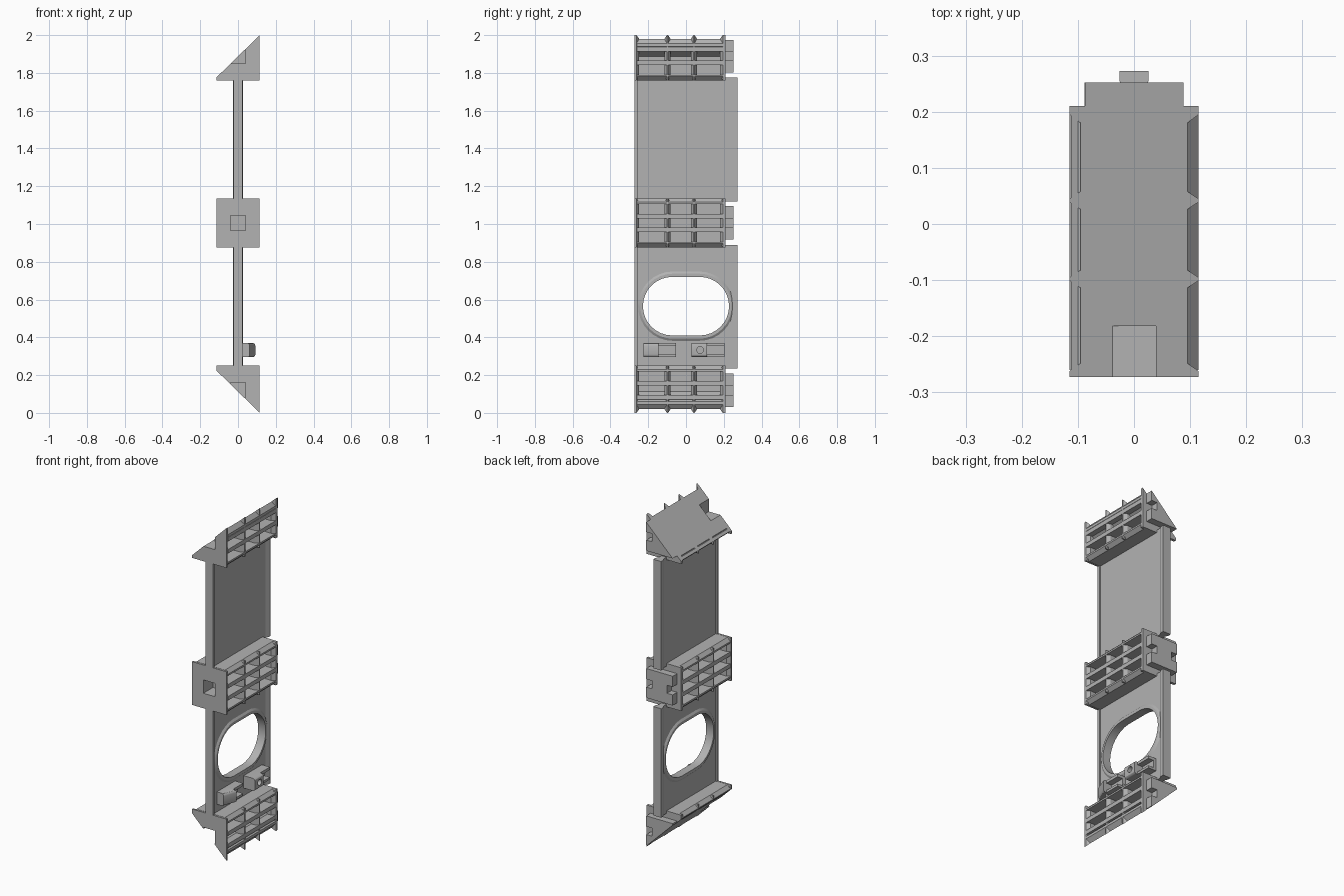
import bpy, bmesh, math
from mathutils import Vector

if "Cube" in bpy.data.objects:
    bpy.data.objects.remove(bpy.data.objects["Cube"])

grey = bpy.data.materials.new("plastic grey")
grey.use_nodes = True
grey.diffuse_color = (0.45, 0.45, 0.45, 1)
grey.node_tree.nodes["Principled BSDF"].inputs["Base Color"].default_value = (0.45, 0.45, 0.45, 1)


def loft(name, rings, plane=None):
    """Solid through (y, outline of x,z) rings, optionally trimmed by a plane."""
    bm = bmesh.new()
    loops = [[bm.verts.new((x, y, z)) for x, z in outline] for y, outline in rings]
    n = len(loops[0])
    for a, b in zip(loops, loops[1:]):
        for i in range(n):
            bm.faces.new((a[i], a[(i + 1) % n], b[(i + 1) % n], b[i]))
    bm.faces.new(loops[0])
    bm.faces.new(loops[-1])
    if plane:
        bmesh.ops.bisect_plane(bm, geom=bm.verts[:] + bm.edges[:] + bm.faces[:],
                               plane_co=plane[0], plane_no=plane[1], clear_outer=True)
        bmesh.ops.holes_fill(bm, edges=[e for e in bm.edges if e.is_boundary])
    return finish(name, bm)


def finish(name, bm):
    bmesh.ops.recalc_face_normals(bm, faces=bm.faces[:])
    mesh = bpy.data.meshes.new(name)
    bm.to_mesh(mesh)
    bm.free()
    mesh.materials.append(grey)
    ob = bpy.data.objects.new(name, mesh)
    bpy.context.collection.objects.link(ob)
    return ob


def rect(x0, x1, z0, z1):
    return [(x0, z0), (x1, z0), (x1, z1), (x0, z1)]


def box(name, x0, x1, y0, y1, z0, z1, plane=None):
    return loft(name, [(y0, rect(x0, x1, z0, z1)), (y1, rect(x0, x1, z0, z1))], plane)


def carve(ob, cutter):
    mod = ob.modifiers.new("cut", 'BOOLEAN')
    mod.operation, mod.solver, mod.object = 'DIFFERENCE', 'EXACT', cutter
    graph = bpy.context.evaluated_depsgraph_get()
    mesh = bpy.data.meshes.new_from_object(ob.evaluated_get(graph))
    ob.modifiers.clear()
    ob.data = mesh


def smooth(ob):
    bpy.ops.object.select_all(action='DESELECT')
    ob.select_set(True)
    bpy.context.view_layer.objects.active = ob
    bpy.ops.object.shade_smooth_by_angle(angle=math.radians(30))


W, H = 0.115, 0.13      # half width and half height of a block
FRONT, BACK = -0.273, 0.21


def block(name, zc, side, tip):
    """Ribbed block; side +1 / -1 slopes its top / bottom, 0 keeps it square."""
    k = 0.978
    plane = None
    if side:
        plane = (Vector((W, 0, zc + side * tip)), Vector((-k, 0, side)))
    parts = []

    def add(part, rings):
        shifted = [(y, [(x, zc + z) for x, z in o]) for y, o in rings]
        parts.append(loft(f"{name}_{part}", shifted, plane))

    # tapered cross ribs and end plates
    full, small = rect(-W, W, -H, H), rect(-W + .02, W - .02, -H + .02, H - .02)
    add("front_plate", [(FRONT, full), (-.262, full), (-.248, small)])
    for i, y in enumerate((-.098, .042)):
        add(f"rib_{i + 1}", [(y - .016, small), (y - .003, full), (y + .003, full), (y + .016, small)])
    add("back_plate", [(.18, small), (.195, full), (BACK, full)])

    # core, shelves and chamfered outer flanges
    core = rect(-.05, .05, -H, H)
    add("core", [(-.26, core), (.2, core)])
    for s, word in ((1, "upper"), (-1, "lower")):
        shelf = rect(-W, W, s * .024, s * .048)
        add(f"{word}_shelf", [(-.26, shelf), (.2, shelf)])
        if s != side:
            edge = [(-.095, s * H), (.095, s * H), (W, s * .11), (W, s * .1), (-W, s * .1), (-W, s * .11)]
            add(f"{word}_flange", [(-.26, edge), (.2, edge)])
        boss = rect(-.088, .088, s * .024, s * .088)
        add(f"{word}_boss", [(.2, boss), (.252, boss)])
    neck = rect(-.05, .05, -.03, .03)
    add("boss_neck", [(.2, neck), (.252, neck)])

    # sloping cover plate
    if side:
        def s_at(x):
            return tip + (x - W) * k
        top = s_at(.095)
        cover = [(.095, top), (W, top - .025), (W, top - .04),
                 (-.095, s_at(-.095) - .025), (-.095, s_at(-.095))]
        cover = [(x, side * z) for x, z in cover]
        add("cover", [(-.26, cover), (.2, cover)])

    # blind square socket in the front
    socket = box("socket_cutter", -.039, .039, -.4, -.182, zc - .04, zc + .04)
    for ob in parts:
        lo = min((v.co.y for v in ob.data.vertices), default=1)
        if lo < -.182:
            carve(ob, socket)
    bpy.data.objects.remove(socket)


block("top_block", 1.89, 1, .11)
block("middle_block", 1.006, 0, 0)
block("bottom_block", .12, -1, .12)


def stadium(half_y, half_z, steps=16):
    """Rounded outline in y,z around the window centre."""
    pts = []
    for s in (1, -1):
        for i in range(steps + 1):
            a = math.pi * i / steps - math.pi / 2
            pts.append((s * (half_y - half_z + half_z * math.cos(a)), .565 + s * half_z * math.sin(a)))
    return pts


def side_loft(name, rings, closed=False):
    """Loft through (x, outline of y,z) rings; closed makes a tube ring."""
    bm = bmesh.new()
    loops = [[bm.verts.new((x, y, z)) for y, z in o] for x, o in rings]
    n = len(loops[0])
    pairs = list(zip(loops, loops[1:])) + ([(loops[-1], loops[0])] if closed else [])
    for a, b in pairs:
        for i in range(n):
            bm.faces.new((a[i], a[(i + 1) % n], b[(i + 1) % n], b[i]))
    if not closed:
        bm.faces.new(loops[0])
        bm.faces.new(loops[-1])
    return finish(name, bm)


# panels with raised front and back rims
for name, z0, z1 in (("lower", .235, .89), ("upper", 1.12, 1.775)):
    panel = box(name + "_panel", -.017, .017, -.265, .25, z0, z1)
    if name == "lower":
        window = side_loft("window_cutter", [(-.1, stadium(.235, .162)), (.1, stadium(.235, .162))])
        carve(panel, window)
        bpy.data.objects.remove(window)
    box(name + "_front_rim", -.025, .025, FRONT, -.258, z0, z1)
    loft(name + "_back_rim", [(.235, rect(-.017, .017, z0, z1)), (.255, rect(-.026, .026, z0, z1)),
                              (.273, rect(-.026, .026, z0, z1))])

# chamfered collar around the window
inner, crest, outer = stadium(.228, .155), stadium(.242, .172), stadium(.255, .185)
collar = side_loft("window_collar", [(-.025, inner), (-.025, crest), (-.016, outer),
                                     (.016, outer), (.025, crest), (.025, inner)], closed=True)
smooth(collar)

# side brackets: a rounded lug followed by a small open channel
for name, lug0, lug1, end in (("front", -.225, -.145, -.052), ("back", .03, .112, .203)):
    lug = box(name + "_lug", .01, .092, lug0, lug1, .295, .37)
    bm = bmesh.new()
    bm.from_mesh(lug.data)
    edges = [e for e in bm.edges if all(v.co.x > .05 for v in e.verts)
             and abs(e.verts[0].co.y - e.verts[1].co.y) > .01]
    bmesh.ops.bevel(bm, geom=edges, offset=.015, segments=3, affect='EDGES', profile=.5)
    if name == "front":
        for v in bm.verts:
            if v.co.x > .05 and v.co.y < lug0 + .01:
                v.co.x -= .03
    bm.to_mesh(lug.data)
    bm.free()
    if name == "back":
        ring = [(.075 + .018 * math.cos(i * math.tau / 20), .333 + .018 * math.sin(i * math.tau / 20))
                for i in range(20)]
        drill = side_loft("drill_cutter", [(.04, ring), (.2, ring)])
        carve(lug, drill)
        bpy.data.objects.remove(drill)
    smooth(lug)
    box(name + "_channel_top", .01, .07, lug1 - .005, end, .353, .37)
    box(name + "_channel_bottom", .01, .07, lug1 - .005, end, .295, .309)
    box(name + "_channel_floor", .01, .035, lug1 - .005, end, .305, .357)
